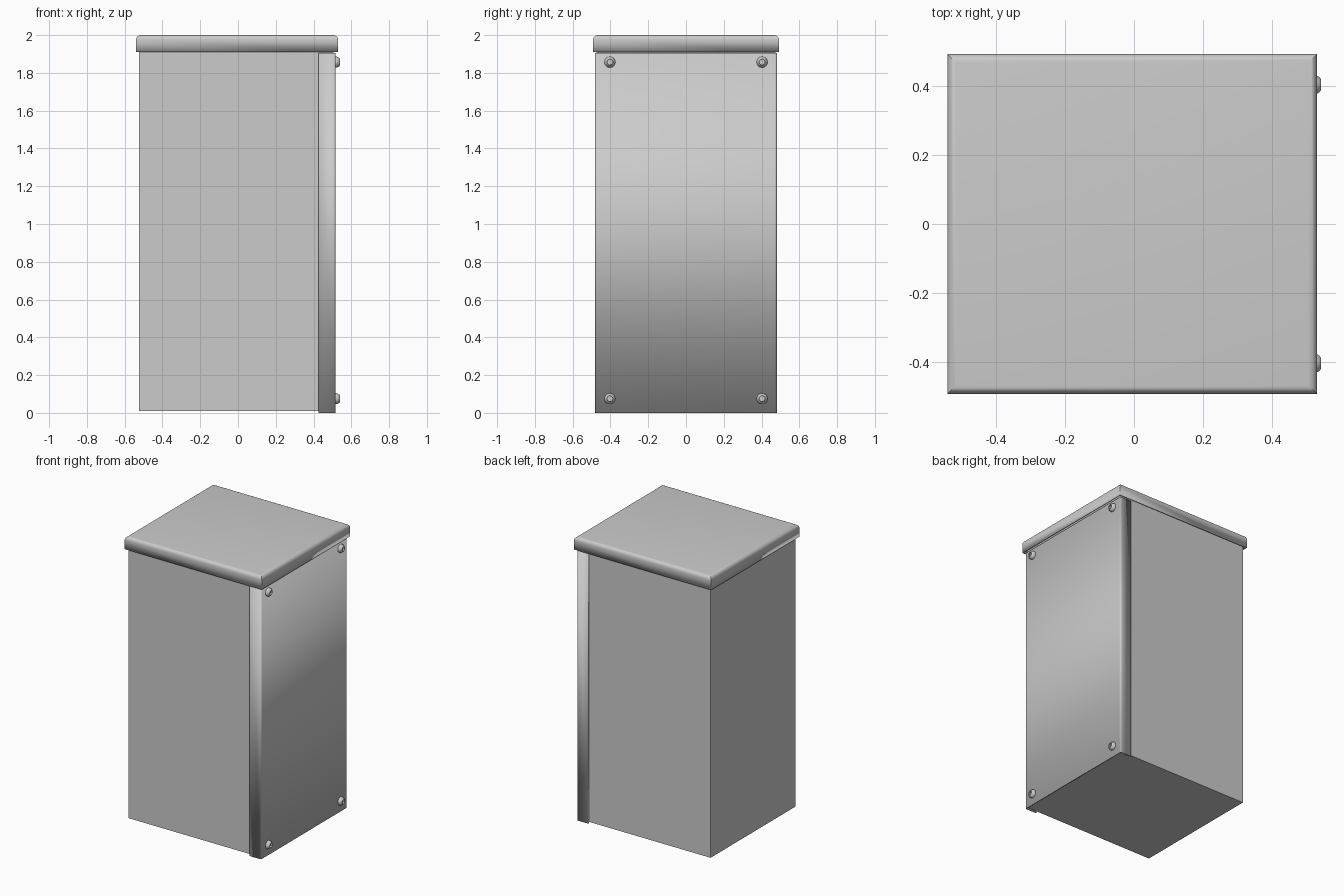
import bpy, bmesh, math
from mathutils import Matrix

if "Cube" in bpy.data.objects:
    bpy.data.objects.remove(bpy.data.objects["Cube"])


def finish(name, bm, angle=35):
    bmesh.ops.recalc_face_normals(bm, faces=bm.faces)
    mesh = bpy.data.meshes.new(name)
    bm.to_mesh(mesh)
    bm.free()
    ob = bpy.data.objects.new(name, mesh)
    bpy.context.collection.objects.link(ob)
    bpy.ops.object.select_all(action='DESELECT')
    ob.select_set(True)
    bpy.context.view_layer.objects.active = ob
    bpy.ops.object.shade_smooth_by_angle(angle=math.radians(angle))
    return ob


def box(x0, x1, y0, y1, z0, z1):
    bm = bmesh.new()
    size = Matrix.Diagonal((x1 - x0, y1 - y0, z1 - z0, 1))
    mid = Matrix.Translation(((x0 + x1) / 2, (y0 + y1) / 2, (z0 + z1) / 2))
    bmesh.ops.create_cube(bm, size=1, matrix=mid @ size)
    return bm


# Cabinet body
finish("cabinet_body", box(-0.523, 0.506, -0.473, 0.473, 0.01, 1.985))

# Lid: folded sheet cap, open below, rounded and mitred top edges
bm = box(-0.54, 0.53, -0.492, 0.492, 1.91, 2.0)
bmesh.ops.delete(bm, geom=[f for f in bm.faces if f.normal.z < -0.5], context='FACES_ONLY')
top = [e for e in bm.edges if all(v.co.z > 1.99 for v in e.verts)]
bmesh.ops.bevel(bm, geom=top, offset=0.025, segments=5, profile=0.5, affect='EDGES')
lid = finish("lid", bm)
wall = lid.modifiers.new("sheet", 'SOLIDIFY')
wall.thickness = 0.008
wall.offset = -1

# Front cover: panel with two side flanges wrapping the body, rounded bends
R, X, Y = 0.012, 0.517, 0.481
half = [(0.427, Y)] + [(X - R + R * math.sin(a), Y - R + R * math.cos(a))
                       for a in (i * math.pi / 12 for i in range(7))]
outline = half + [(x, -y) for x, y in reversed(half)]
bm = bmesh.new()
low = [bm.verts.new((x, y, 0.003)) for x, y in outline]
high = [bm.verts.new((x, y, 1.905)) for x, y in outline]
for i in range(len(outline) - 1):
    bm.faces.new((low[i], low[i + 1], high[i + 1], high[i]))
bm.normal_update()
cover = finish("cover_panel", bm)
# make the normals face outward so the sheet thickens towards the body
if max(cover.data.polygons, key=lambda p: p.area).normal.x < 0:
    cover.data.flip_normals()
wall = cover.modifiers.new("sheet", 'SOLIDIFY')
wall.thickness = 0.008
wall.offset = -1

# Screws: domed heads with a hexagonal socket, (radius, x) profile
head = [(0.029, 0.515), (0.029, 0.521), (0.027, 0.528), (0.022, 0.536), (0.016, 0.541)]
socket = [(0.013, 0.541), (0.013, 0.529)]
SEG = 24


def hex_radius(r, a):
    return r / math.cos((a + math.pi / 6) % (math.pi / 3) - math.pi / 6)


for side, y in (("left", -0.403), ("right", 0.403)):
    for level, z in (("lower", 0.075), ("upper", 1.857)):
        bm = bmesh.new()
        rings = []
        for j, (r, x) in enumerate(head + socket):
            ring = []
            for k in range(SEG):
                a = k * 2 * math.pi / SEG
                rr = hex_radius(r, a) if j >= len(head) else r
                ring.append(bm.verts.new((x, y + rr * math.cos(a), z + rr * math.sin(a))))
            rings.append(ring)
        for a, b in zip(rings, rings[1:]):
            for k in range(SEG):
                n = (k + 1) % SEG
                bm.faces.new((a[k], a[n], b[n], b[k]))
        bm.faces.new(rings[-1])
        bm.faces.new(rings[0])
        finish(f"screw_{level}_{side}", bm)

# Stand on the ground plane
for ob in bpy.context.collection.objects:
    if ob.type == 'MESH' and ob.name == "cover_panel":
        for v in ob.data.vertices:
            if v.co.z < 0.01:
                v.co.z = 0.0
